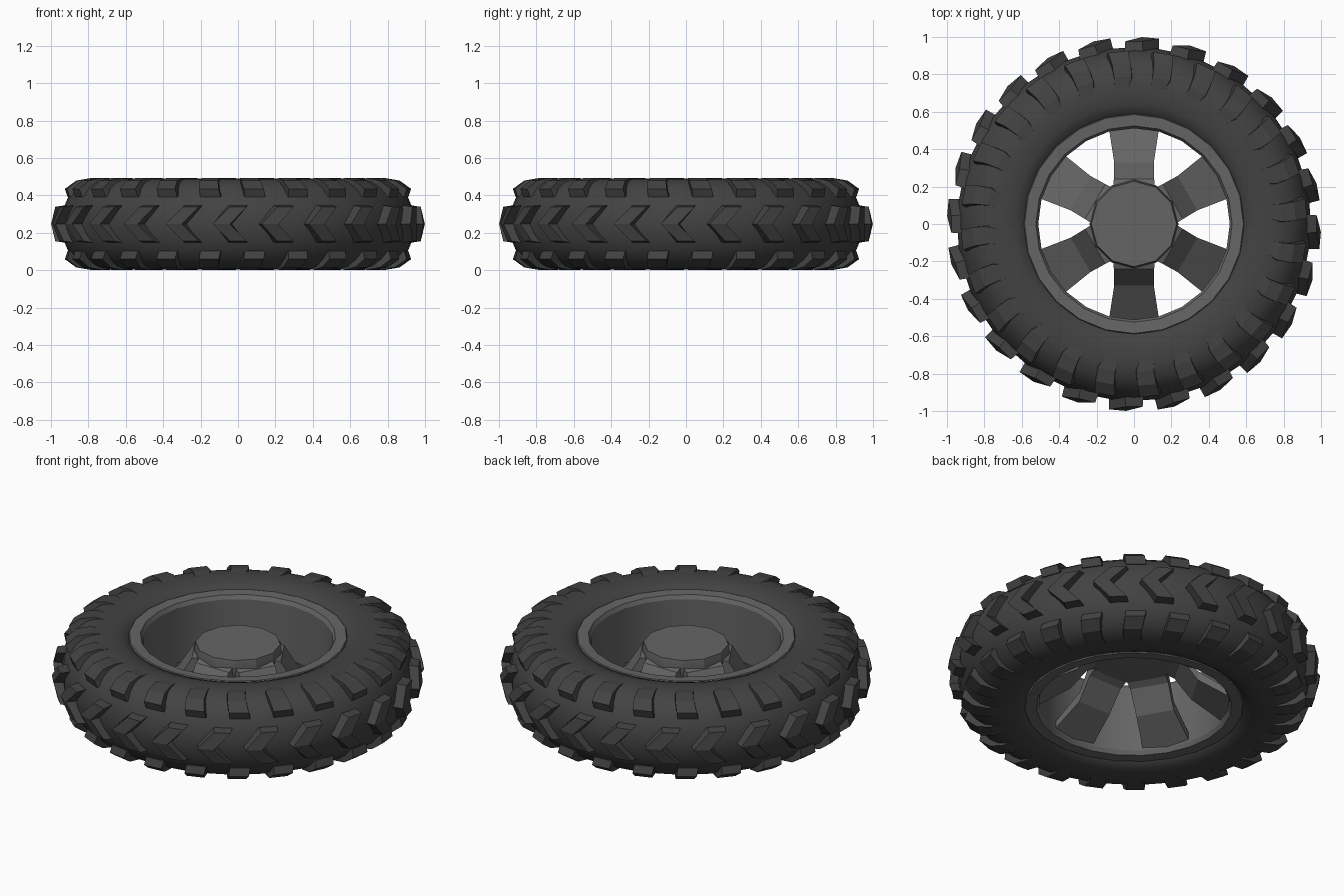
import bpy
from math import sin, cos, pi, radians

if "Cube" in bpy.data.objects:
    bpy.data.objects.remove(bpy.data.objects["Cube"])

ZC = 0.247          # mid height of the wheel
LUGS = 24


def material(name, v):
    m = bpy.data.materials.new(name)
    m.diffuse_color = (v, v, v, 1)
    m.use_nodes = True
    m.node_tree.nodes["Principled BSDF"].inputs["Base Color"].default_value = m.diffuse_color
    return m


RUBBER = material("rubber", 0.055)
METAL = material("metal", 0.13)


def make(name, verts, faces, mat, smooth=None):
    me = bpy.data.meshes.new(name)
    me.from_pydata(verts, [], faces)
    ob = bpy.data.objects.new(name, me)
    bpy.context.collection.objects.link(ob)
    me.materials.append(mat)
    bpy.ops.object.select_all(action='DESELECT')
    ob.select_set(True)
    bpy.context.view_layer.objects.active = ob
    bpy.ops.object.mode_set(mode='EDIT')
    bpy.ops.mesh.select_all(action='SELECT')
    bpy.ops.mesh.remove_doubles(threshold=0.0001)
    bpy.ops.mesh.normals_make_consistent(inside=False)
    bpy.ops.object.mode_set(mode='OBJECT')
    if smooth:
        bpy.ops.object.shade_smooth_by_angle(angle=radians(smooth))
    return ob


def polar(r, a, z):
    return (r * cos(a), r * sin(a), z)


def lathe(name, profile, n, mat, smooth=None, phase=0.0):
    """Revolve a closed (r, z) loop round the z axis."""
    k = len(profile)
    verts = [polar(r, 2 * pi * i / n + phase, z) for i in range(n) for r, z in profile]
    faces = [(i * k + j, i * k + (j + 1) % k,
              (i + 1) % n * k + (j + 1) % k, (i + 1) % n * k + j)
             for i in range(n) for j in range(k)]
    return make(name, verts, faces, mat, smooth)


def loft(sections):
    """Closed solid through equal-length rings of points."""
    k = len(sections[0])
    verts = [p for s in sections for p in s]
    faces = [(s * k + j, s * k + (j + 1) % k, (s + 1) * k + (j + 1) % k, (s + 1) * k + j)
             for s in range(len(sections) - 1) for j in range(k)]
    faces += [tuple(range(k)), tuple(range(len(verts) - k, len(verts)))]
    return verts, faces


def ring_of(name, builder, angles, mat, smooth=None):
    """Join copies of a part made by builder(angle)."""
    verts, faces = [], []
    for a in angles:
        v, f = builder(a)
        faces += [tuple(i + len(verts) for i in q) for q in f]
        verts += v
    return make(name, verts, faces, mat, smooth)


# tyre carcass: half profile mirrored about the mid plane
half = [(0.575, 0.19), (0.59, 0.215), (0.64, 0.235), (0.70, 0.243), (0.76, 0.241),
        (0.82, 0.225), (0.87, 0.19), (0.91, 0.14), (0.935, 0.08), (0.945, 0.025)]
lathe("tyre", [(r, ZC + h) for r, h in half] + [(r, ZC - h) for r, h in reversed(half)],
      48, RUBBER, 40)


# chevron tread blocks round the middle
def chevron(a):
    secs = []
    for h, lean, base, top in ((-1, 0.045, 0.90, 0.978), (0, -0.045, 0.92, 1.0), (1, 0.045, 0.90, 0.978)):
        wb, wt = 0.058, 0.046
        zb, zt = ZC + h * 0.104, ZC + h * 0.092
        secs.append([polar(base, a + lean - wb, zb), polar(base, a + lean + wb, zb),
                     polar(top, a + lean + wt, zt), polar(top, a + lean - wt, zt)])
    return loft(secs)


step = 2 * pi / LUGS
ring_of("centre_tread", chevron, [radians(267.5) + i * step for i in range(LUGS)], RUBBER)


# shoulder tread blocks fading into both side walls
def shoulder(side):
    # surface radius, height, sunk base radius, sunk height, half width, angular lean
    path = [(0.912, 0.145, 0.86, 0.135, 0.060, 0.012), (0.926, 0.188, 0.83, 0.150, 0.058, 0.005),
            (0.865, 0.232, 0.80, 0.180, 0.058, -0.008), (0.79, 0.245, 0.76, 0.205, 0.060, -0.012),
            (0.71, 0.241, 0.70, 0.215, 0.050, 0.010)]

    def build(a):
        secs = []
        for r, h, rb, hb, w, lean in path:
            z, zb, c = ZC + side * h, ZC + side * hb, a + lean
            secs.append([polar(rb, c - w - 0.008, zb), polar(rb, c + w + 0.008, zb),
                         polar(r, c + w, z), polar(r, c - w, z)])
        return loft(secs)
    return build


for name, side in (("upper_shoulder_tread", 1), ("lower_shoulder_tread", -1)):
    ring_of(name, shoulder(side), [radians(275) + i * step for i in range(LUGS)], RUBBER)

# rim barrel
lathe("rim", [(0.59, 0.455), (0.585, 0.465), (0.525, 0.462), (0.512, 0.44), (0.512, 0.055),
              (0.525, 0.032), (0.585, 0.029), (0.59, 0.04), (0.575, 0.10), (0.575, 0.40)],
      24, METAL, 25, radians(7.5) * 2)

# hub cap
lathe("hub", [(0, 0.42), (0.228, 0.42), (0.238, 0.36), (0.225, 0.31), (0, 0.30)], 12, METAL, 25)


# six sloping spokes
def spoke(a):
    secs = []
    for r, top, bottom, w in ((0.20, 0.38, 0.31, 0.11), (0.24, 0.365, 0.29, 0.108),
                              (0.33, 0.225, 0.17, 0.106), (0.53, 0.09, 0.05, 0.137)):
        secs.append([(r * cos(a) - s * w * sin(a), r * sin(a) + s * w * cos(a), z)
                     for s, z in ((-1, bottom), (1, bottom), (1, top), (-1, top))])
    return loft(secs)


ring_of("spokes", spoke, [radians(30 + 60 * i) for i in range(6)], METAL)
